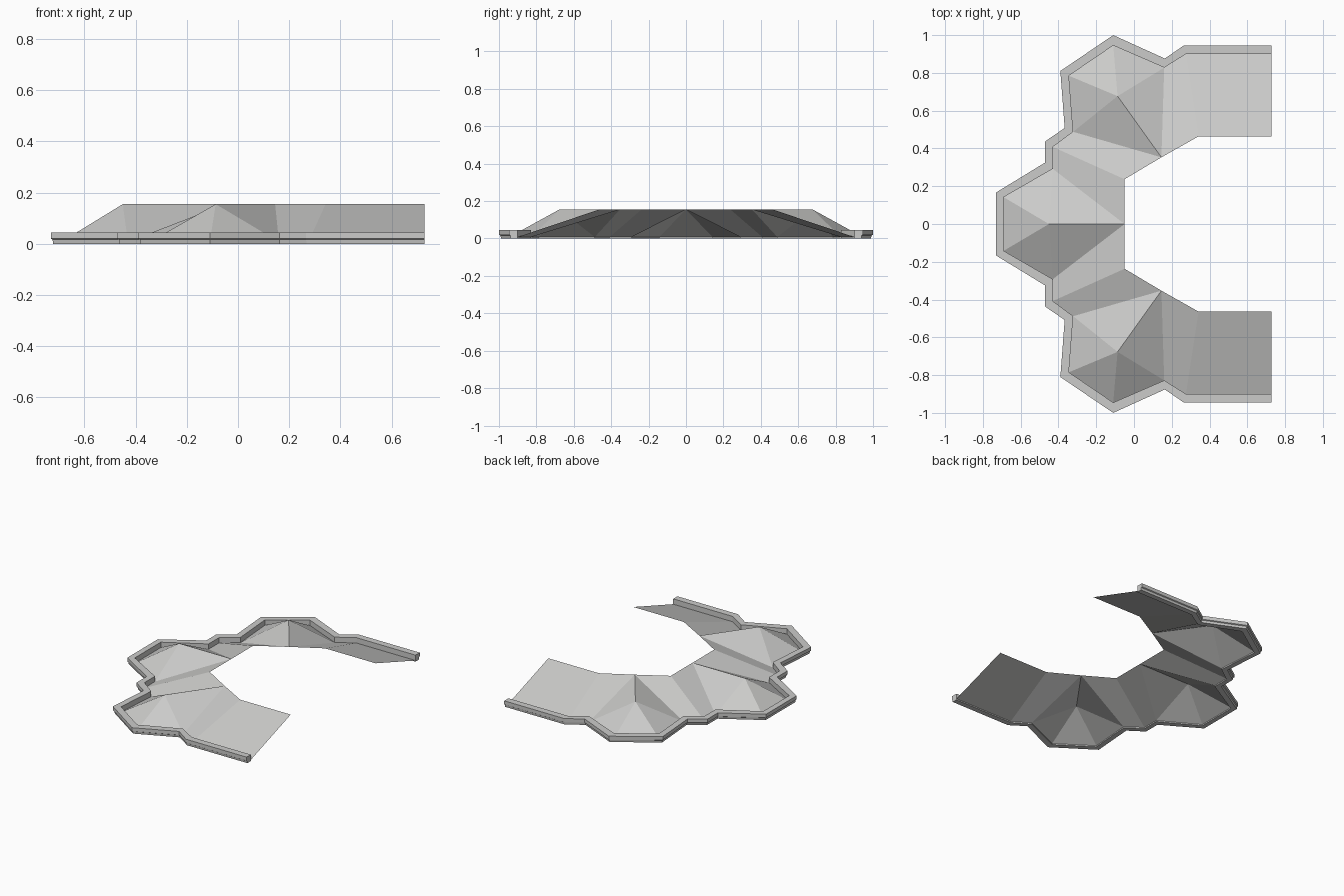
import bpy
from mathutils import Vector

if "Cube" in bpy.data.objects:
    bpy.data.objects.remove(bpy.data.objects["Cube"])

stone = bpy.data.materials.new("pale grey")
stone.diffuse_color = (0.6, 0.6, 0.59, 1)
stone.use_nodes = True
stone.node_tree.nodes["Principled BSDF"].inputs["Base Color"].default_value = stone.diffuse_color

EAVE_Z, RIDGE_Z = 0.008, 0.155


def make(name, verts, faces):
    me = bpy.data.meshes.new(name)
    me.from_pydata(verts, [], faces)
    me.materials.append(stone)
    ob = bpy.data.objects.new(name, me)
    bpy.context.collection.objects.link(ob)
    return ob


# Half outlines in plan (y > 0), running from the open end to the apse centre
eave = [(.728, .9), (.275, .9), (.16, .828), (-.11, .945), (-.345, .785),
        (-.322, .488), (-.43, .408), (-.43, .292), (-.69, .142)]
rim = [(.728, .946), (.265, .946), (.163, .876), (-.11, 1.0), (-.39, .81),
       (-.367, .508), (-.471, .437), (-.471, .325), (-.73, .167)]
ridge = [(.728, .464), (.342, .464), (.145, .353), (-.05, .237), (-.05, 0)]
apexes = [(-.087, .677), (-.45, 0)]


def both_sides(half):
    return half + [(x, -y) for x, y in reversed(half)]


# Roof slopes: bays between eave and ridge, plus a faceted cap over each chapel
def roof(name, s):
    pts = [(x, y * s, EAVE_Z) for x, y in eave + [(-.69, 0)]]
    pts += [(x, y * s, RIDGE_Z) for x, y in ridge + apexes]
    R, A, B = 10, 15, 16
    faces = [(0, 1, R + 1, R), (1, 2, R + 2, R + 1),          # straight bays
             (5, 6, R + 3, R + 2), (6, 7, R + 4, R + 3),      # linking bays
             (R + 2, 2, A), (A, 5, R + 2), (R + 4, 7, B)]     # chapel ridges
    faces += [(i, i + 1, A) for i in range(2, 5)]             # side chapel
    faces += [(i, i + 1, B) for i in range(7, 9)]             # centre chapel
    if s < 0:
        faces = [f[::-1] for f in faces]
    make(name, pts, faces)


roof("roof_left", 1)
roof("roof_right", -1)

# Cornice: a moulded section swept between the eave and rim outlines
# (t = 0 at the eave, 1 at the rim; z = height)
section = [(0, 0), (0, .045), (1, .045), (1, .02), (.86, .016), (.8, 0)]
verts = []
for e, r in zip(both_sides(eave), both_sides(rim)):
    for t, z in section:
        p = Vector(e).lerp(Vector(r), t)
        verts.append((p.x, p.y, z))
n = len(section)
count = len(verts) // n
faces = [(i * n + k, i * n + (k + 1) % n, (i + 1) * n + (k + 1) % n, (i + 1) * n + k)
         for i in range(count - 1) for k in range(n)]
faces += [tuple(range(n))[::-1], tuple(range((count - 1) * n, count * n))]
make("cornice", verts, faces)
